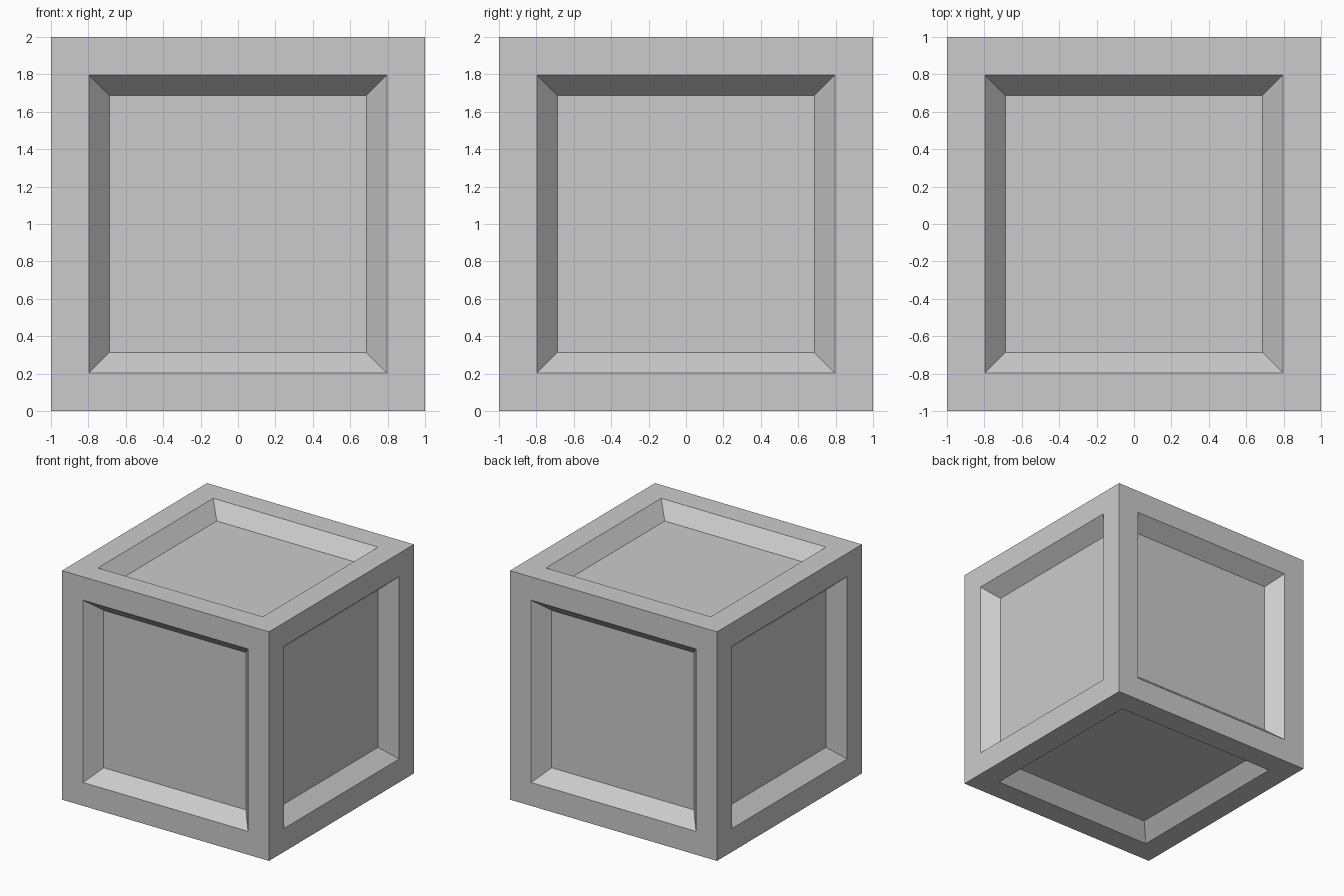
import bpy, bmesh

if "Cube" in bpy.data.objects:
    bpy.data.objects.remove(bpy.data.objects["Cube"])

HALF = 1.0      # half the crate's size
FRAME = 0.204   # width of the flat border
SLOPE = 0.109   # width of the sloped recess walls
DEPTH = 0.128   # depth of the recessed panels

# Crate: cube with a sloped, recessed panel in every face
bm = bmesh.new()
bmesh.ops.create_cube(bm, size=2 * HALF)
panels = bm.faces[:]
for width in (FRAME, SLOPE):
    bmesh.ops.inset_individual(bm, faces=panels, thickness=width,
                               depth=0, use_even_offset=True)

# Push each panel inwards along its normal
for panel in panels:
    panel.normal_update()
    offset = panel.normal * -DEPTH
    for v in panel.verts:
        v.co += offset
bmesh.ops.translate(bm, verts=bm.verts, vec=(0, 0, HALF))
bm.normal_update()

mesh = bpy.data.meshes.new("crate")
bm.to_mesh(mesh)
bm.free()
crate = bpy.data.objects.new("crate", mesh)
bpy.context.collection.objects.link(crate)
